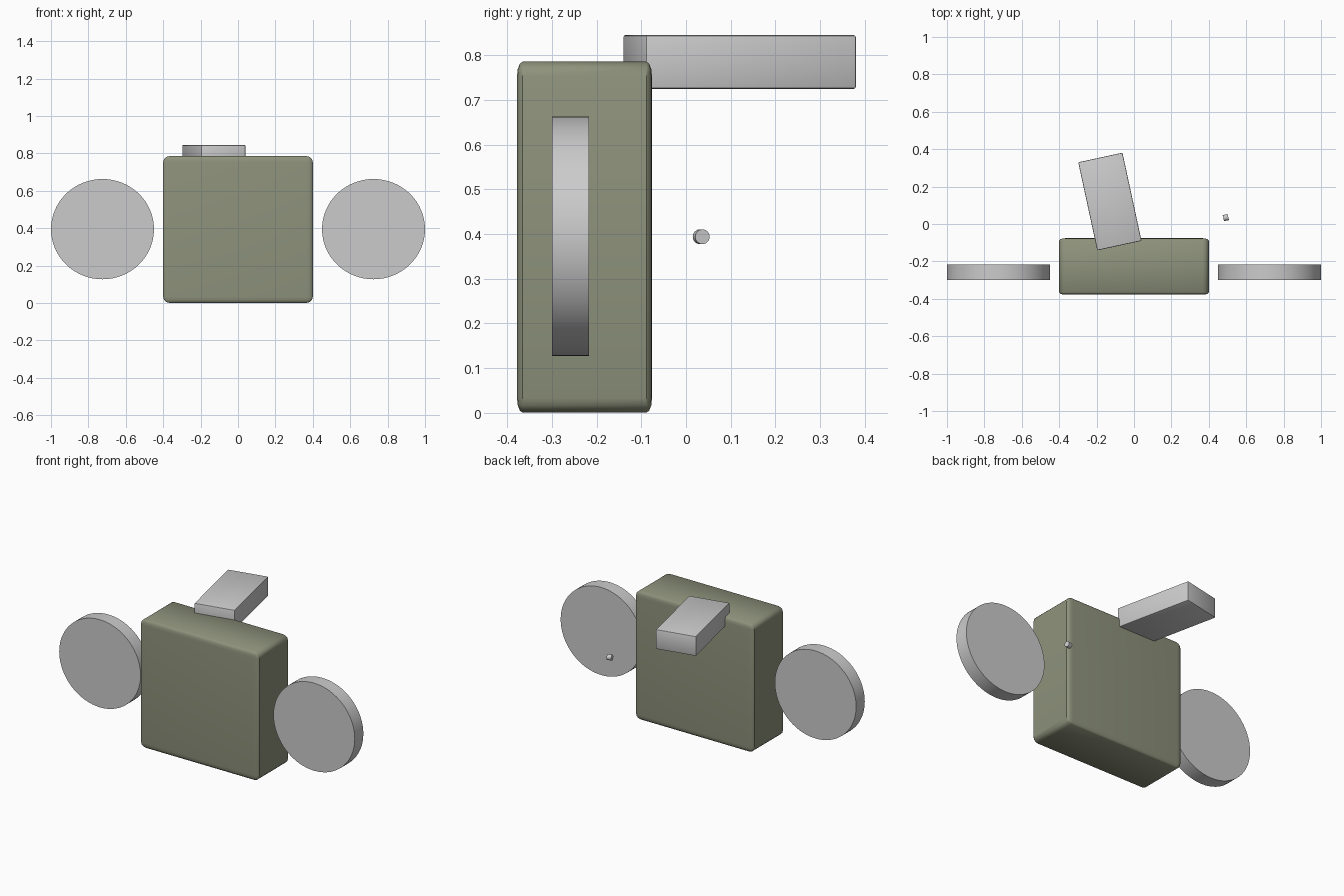
import bpy
from math import radians, pi

if "Cube" in bpy.data.objects:
    bpy.data.objects.remove(bpy.data.objects["Cube"])

TILT = radians(12.2)


def finish(obj, name, angle=35):
    obj.name = name
    bpy.ops.object.shade_smooth_by_angle(angle=radians(angle))
    return obj


def rounded_box(name, centre, size, bevel, segments, turn=0, scaled_bevel=False):
    bpy.ops.mesh.primitive_cube_add(size=1, location=centre, rotation=(0, 0, turn))
    obj = bpy.context.object
    obj.scale = size
    if not scaled_bevel:
        bpy.ops.object.transform_apply(location=False, rotation=False, scale=True)
    mod = obj.modifiers.new("rounding", 'BEVEL')
    mod.width = bevel
    mod.segments = segments
    bpy.ops.object.modifier_apply(modifier=mod.name)
    bpy.ops.object.transform_apply(location=False, rotation=False, scale=True)
    return finish(obj, name)


def disc(name, centre, radius, depth, rotation, sides, stretch=1.0):
    bpy.ops.mesh.primitive_cylinder_add(vertices=sides, radius=radius, depth=depth,
                                        location=centre, rotation=rotation)
    obj = bpy.context.object
    obj.scale = (stretch, 1, 1)
    bpy.ops.object.transform_apply(location=False, rotation=False, scale=True)
    return finish(obj, name)


# Main body, bevel stretched with the box proportions
body = rounded_box("body", (0, -0.227, 0.393), (0.8, 0.302, 0.785), 0.042, 3,
                   scaled_bevel=True)
olive = bpy.data.materials.new("olive")
olive.diffuse_color = (0.27, 0.29, 0.20, 1)
olive.use_nodes = True
olive.node_tree.nodes["Principled BSDF"].inputs["Base Color"].default_value = olive.diffuse_color
body.data.materials.append(olive)

# Side discs, slightly wider than tall
for side, label in ((-1, "left"), (1, "right")):
    disc(label + "_disc", (side * 0.7245, -0.258, 0.395), 0.268, 0.083,
         (pi / 2, 0, 0), 64, stretch=1.027)

# Slanted block on the top rear edge
rounded_box("top_block", (-0.129, 0.12, 0.785), (0.242, 0.482, 0.12), 0.005, 2, TILT)

# Small peg behind the right disc
disc("peg", (0.491, 0.034, 0.394), 0.0165, 0.027, (0, pi / 2, TILT), 32)
